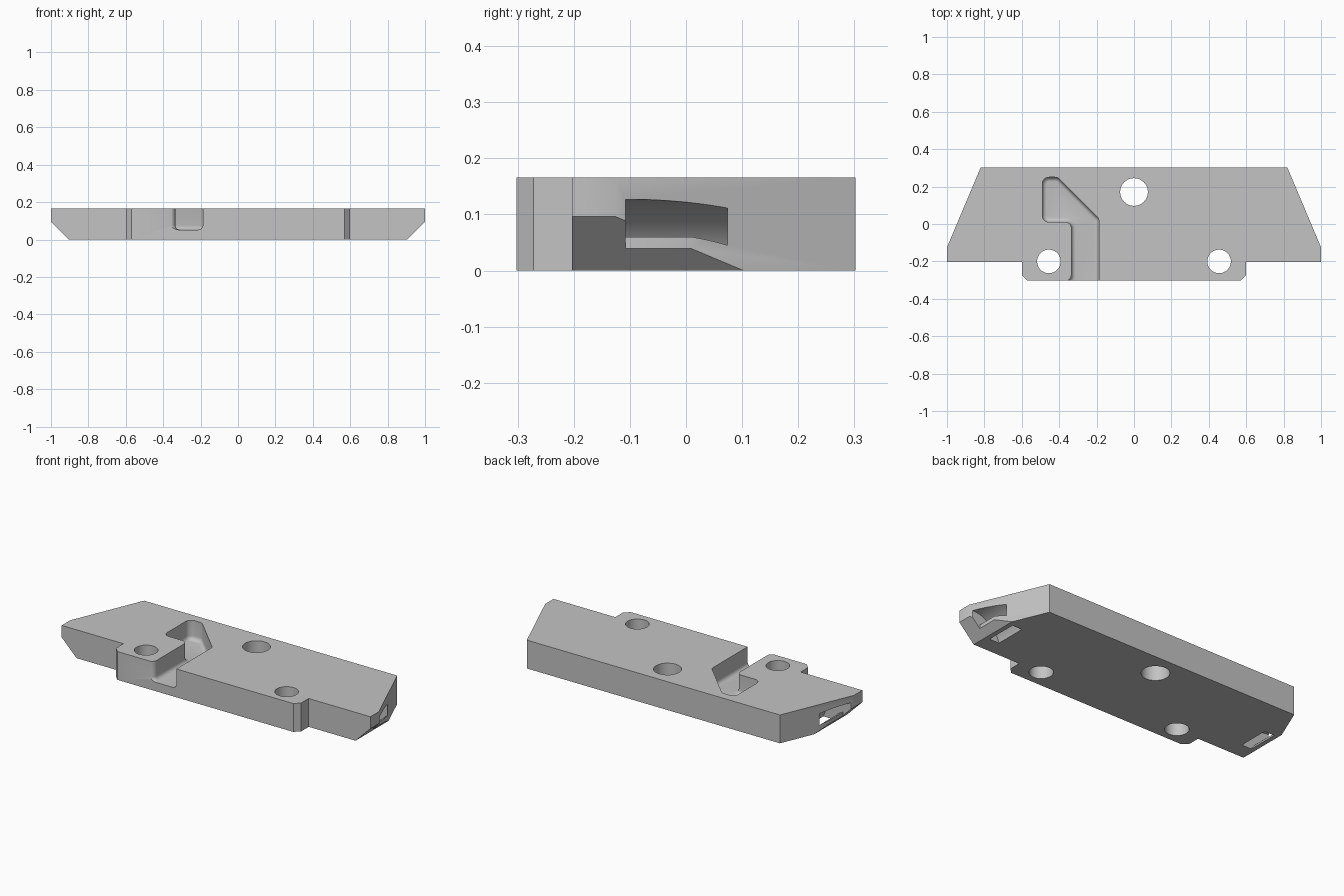
import bpy, bmesh, math
from mathutils import Vector

cube = bpy.data.objects.get("Cube")
if cube:
    bpy.data.objects.remove(cube, do_unlink=True)

HEIGHT = 0.166

grey = bpy.data.materials.new("plain_grey")
grey.use_nodes = True
grey.diffuse_color = (0.55, 0.55, 0.55, 1)
grey.node_tree.nodes["Principled BSDF"].inputs["Base Color"].default_value = grey.diffuse_color


def prism(points, low, high, along_y=False):
    """Extrude a flat outline along z, or an x-z outline along y."""
    bm = bmesh.new()
    place = (lambda p, h: (p[0], h, p[1])) if along_y else (lambda p, h: (p[0], p[1], h))
    face = bm.faces.new([bm.verts.new(place(p, low)) for p in points])
    made = bmesh.ops.extrude_face_region(bm, geom=[face])["geom"]
    shift = Vector((0, high - low, 0)) if along_y else Vector((0, 0, high - low))
    bmesh.ops.translate(bm, vec=shift, verts=[v for v in made if isinstance(v, bmesh.types.BMVert)])
    bmesh.ops.recalc_face_normals(bm, faces=bm.faces)
    return bm


def finish(bm, name):
    mesh = bpy.data.meshes.new(name)
    bm.to_mesh(mesh)
    bm.free()
    mesh.materials.append(grey)
    obj = bpy.data.objects.new(name, mesh)
    bpy.context.collection.objects.link(obj)
    return obj


def arc(cx, cy, radius, start, end, steps):
    angles = [math.radians(start + (end - start) * i / steps) for i in range(steps + 1)]
    return [(cx + radius * math.cos(a), cy + radius * math.sin(a)) for a in angles]


def rounded(corners, steps=6):
    """Round each (x, y, radius) corner of an outline."""
    out = []
    for i, (x, y, r) in enumerate(corners):
        p = Vector((x, y))
        if r == 0:
            out.append(p)
            continue
        a = (Vector(corners[i - 1][:2]) - p).normalized()
        b = (Vector(corners[(i + 1) % len(corners)][:2]) - p).normalized()
        half = a.angle(b) / 2
        centre = p + (a + b).normalized() * r / math.sin(half)
        first = p + a * r / math.tan(half) - centre
        last = p + b * r / math.tan(half) - centre
        for k in range(steps + 1):
            t = k / steps
            spread = math.pi - 2 * half
            out.append(centre + (first * math.sin((1 - t) * spread) + last * math.sin(t * spread)) / math.sin(spread))
    return out


# Plate: symmetrical outline with a front tongue
half = [(0.57, -0.302), (0.6, -0.272), (0.6, -0.203), (1, -0.203), (1, -0.125), (0.82, 0.302)]
plate_bm = prism(half + [(-x, y) for x, y in reversed(half)], 0, HEIGHT)

# Bevelled undersides at both ends
for side in (1, -1):
    cut = bmesh.ops.bisect_plane(plate_bm, geom=plate_bm.verts[:] + plate_bm.edges[:] + plate_bm.faces[:],
                                 plane_co=(side * 0.904, 0, 0), plane_no=(side, 0, -1), clear_outer=True)
    edges = [e for e in cut["geom_cut"] if isinstance(e, bmesh.types.BMEdge)]
    bmesh.ops.holes_fill(plate_bm, edges=edges)
bmesh.ops.recalc_face_normals(plate_bm, faces=plate_bm.faces)
plate = finish(plate_bm, "mounting_plate")

cutters = []

# Screw holes
for x, y, r in ((0, 0.171, 0.074), (0.455, -0.2, 0.063), (-0.455, -0.2, 0.063)):
    cutters.append(finish(prism(arc(x, y, r, 0, 352.5, 47), -0.1, 0.3), "screw_hole_cutter"))

# Curved strap slots from the ends down to the underside
for side in (1, -1):
    slot = arc(0.99, -0.058, 0.185, 180, 90, 20) + [(1.1, 0.127), (1.1, -0.05), (0.943, -0.05)]
    slot += arc(0.99, -0.058, 0.127, 111.7, 180, 14)
    cutters.append(finish(prism([(side * x, z) for x, z in slot], -0.108, 0.074, True), "strap_slot_cutter"))

# Cranked channel with a filleted floor, open at the front
channel = [(-0.188, -0.5, 0), (-0.188, 0.03, 0.03), (-0.408, 0.25, 0.035), (-0.49, 0.25, 0.035),
           (-0.49, 0.01, 0.035), (-0.335, 0.01, 0.03), (-0.335, -0.304, 0.032),
           (-0.45, -0.304, 0), (-0.45, -0.5, 0)]
bm = prism(rounded(channel), 0.052, 0.3)
floor_edges = [e for e in bm.edges if all(v.co.z < 0.06 for v in e.verts)]
bmesh.ops.bevel(bm, geom=floor_edges, offset=0.024, segments=5, profile=0.5, affect='EDGES')
cutters.append(finish(bm, "channel_cutter"))

# Cut everything out of the plate
bpy.context.view_layer.objects.active = plate
for cutter in cutters:
    mod = plate.modifiers.new("cut", 'BOOLEAN')
    mod.operation = 'DIFFERENCE'
    mod.solver = 'EXACT'
    mod.object = cutter
    bpy.ops.object.modifier_apply(modifier=mod.name)
    bpy.data.objects.remove(cutter, do_unlink=True)

bpy.ops.object.select_all(action='DESELECT')
plate.select_set(True)
bpy.ops.object.shade_smooth_by_angle(angle=math.radians(30))
